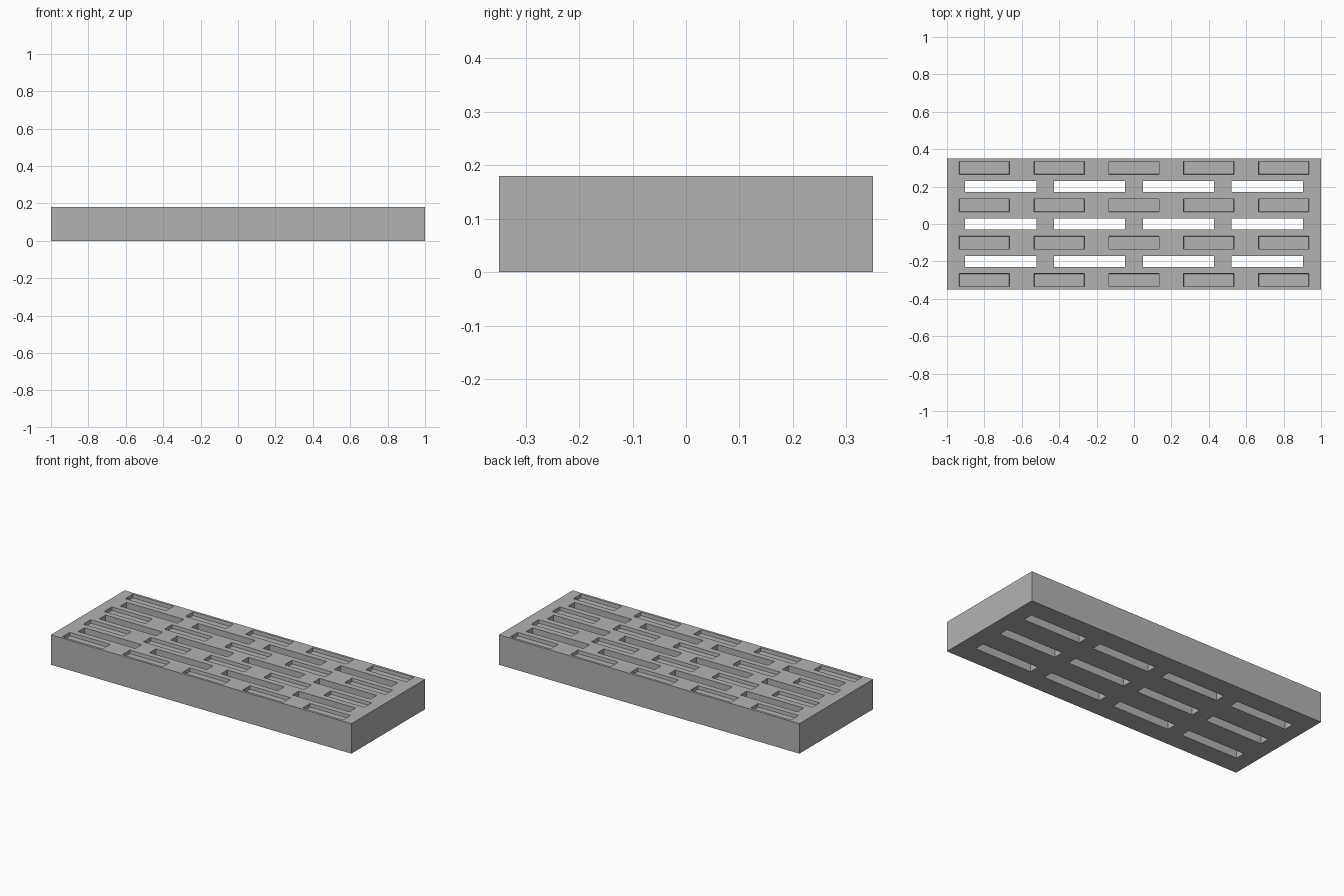
import bpy
import bmesh
from mathutils import Matrix

LENGTH, WIDTH, HEIGHT = 2.0, 0.70, 0.18
POCKET_DEPTH = 0.02

cube = bpy.data.objects.get("Cube")
if cube:
    bpy.data.objects.remove(cube, do_unlink=True)

# Plain grey concrete
grey = bpy.data.materials.new("concrete_grey")
grey.use_nodes = True
colour = (0.45, 0.45, 0.45, 1)
grey.diffuse_color = colour
grey.node_tree.nodes["Principled BSDF"].inputs["Base Color"].default_value = colour


def add_box(bm, centre, size):
    """Add a box and return its vertices."""
    matrix = Matrix.Translation(centre) @ Matrix.Diagonal((*size, 1))
    return bmesh.ops.create_cube(bm, size=1, matrix=matrix)["verts"]


def make_object(name, bm):
    mesh = bpy.data.meshes.new(name)
    bm.to_mesh(mesh)
    bm.free()
    mesh.materials.append(grey)
    obj = bpy.data.objects.new(name, mesh)
    bpy.context.collection.objects.link(obj)
    return obj


# Solid slab
bm = bmesh.new()
add_box(bm, (0, 0, HEIGHT / 2), (LENGTH, WIDTH, HEIGHT))
slab = make_object("slotted_slab", bm)

# Cutters: three rows of through slots, four rows of shallow tapered pockets
cutters = bmesh.new()
for row in range(3):
    for col in range(4):
        x, y = (col - 1.5) * 0.475, (row - 1) * 0.2
        add_box(cutters, (x, y, HEIGHT / 2), (0.38, 0.06, HEIGHT * 2))
for row in range(4):
    for col in range(5):
        x, y = (col - 2) * 0.4, (row - 1.5) * 0.2
        verts = add_box(cutters, (x, y, HEIGHT), (0.274, 0.074, POCKET_DEPTH * 2))
        for v in verts:
            if v.co.z < HEIGHT:
                v.co.x += 0.004 if v.co.x < x else -0.004
                v.co.y += 0.004 if v.co.y < y else -0.004
cutter = make_object("slot_cutter", cutters)
cutter.hide_render = True
cutter.hide_set(True)

# Cut, then bake the result and drop the cutter
cut = slab.modifiers.new("slots", "BOOLEAN")
cut.operation = "DIFFERENCE"
cut.solver = "EXACT"
cut.object = cutter
depsgraph = bpy.context.evaluated_depsgraph_get()
result = bpy.data.meshes.new_from_object(slab.evaluated_get(depsgraph))
slab.modifiers.clear()
slab.data = result
result.name = "slotted_slab"
bpy.data.objects.remove(cutter, do_unlink=True)
